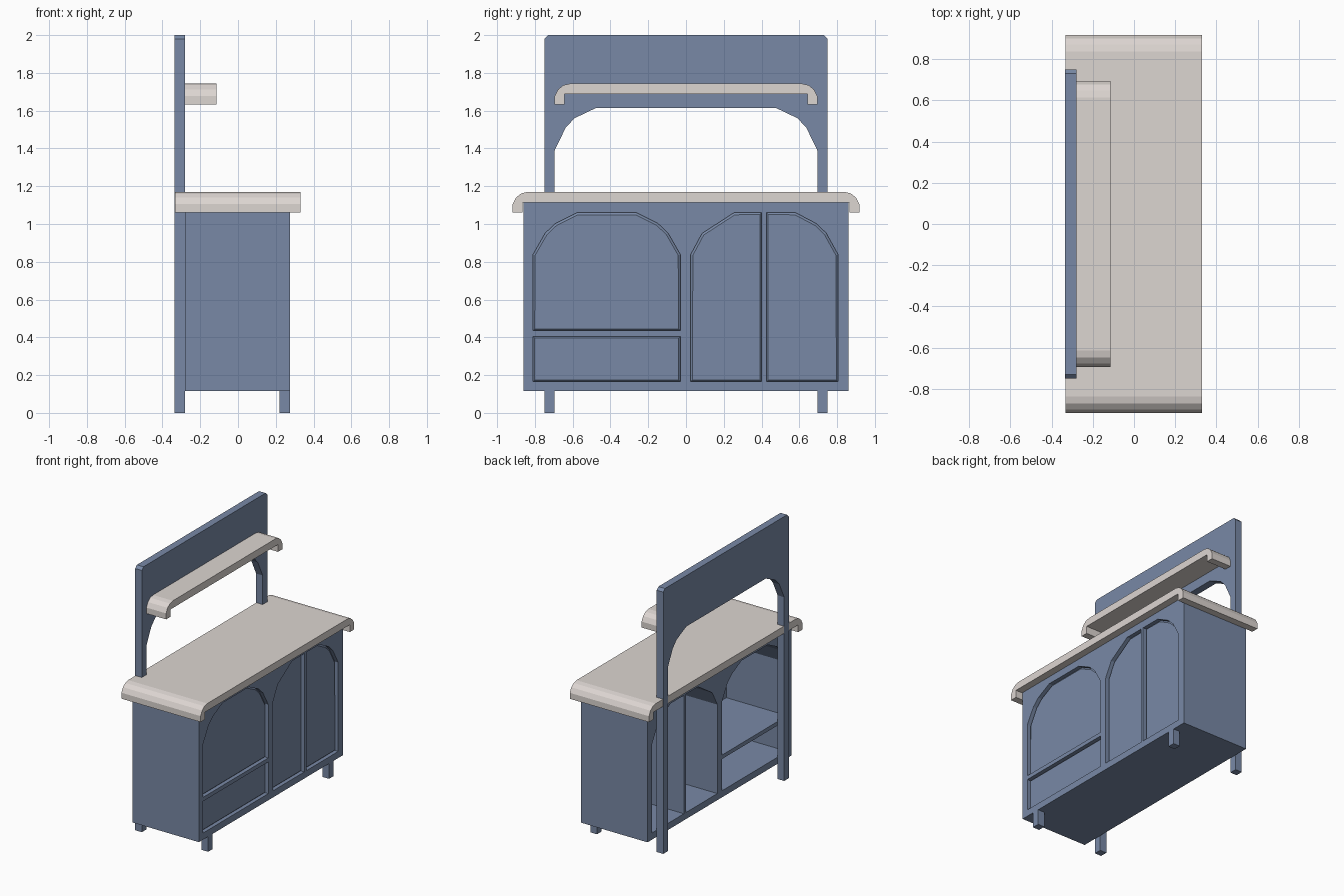
import bpy, bmesh
from mathutils import Matrix

if "Cube" in bpy.data.objects:
    bpy.data.objects.remove(bpy.data.objects["Cube"])


def material(name, rgb):
    m = bpy.data.materials.new(name)
    m.diffuse_color = (*rgb, 1)
    m.use_nodes = True
    m.node_tree.nodes["Principled BSDF"].inputs["Base Color"].default_value = m.diffuse_color
    return m


BLUE = material("blue_paint", (0.19, 0.25, 0.38))
STONE = material("pale_stone", (0.72, 0.67, 0.64))
# local X -> world Y, local Y -> world Z, local Z -> world X
TO_SIDE = Matrix(((0, 0, 1, 0), (1, 0, 0, 0), (0, 1, 0, 0), (0, 0, 0, 1)))


def extrude(name, loops, x0, x1, mat, inset=0):
    """Extrude (y, z) outlines along x; later loops are holes."""
    cu = bpy.data.curves.new(name, 'CURVE')
    cu.dimensions = '2D'
    cu.fill_mode = 'BOTH'
    cu.extrude = (x1 - x0) / 2
    for pts in loops:
        s = cu.splines.new('POLY')
        s.points.add(len(pts) - 1)
        for p, (y, z) in zip(s.points, pts):
            p.co = (y, z, 0, 1)
        s.use_cyclic_u = True
    tmp = bpy.data.objects.new(name + "_outline", cu)
    bpy.context.collection.objects.link(tmp)
    dg = bpy.context.evaluated_depsgraph_get()
    me = bpy.data.meshes.new_from_object(tmp.evaluated_get(dg))
    bpy.data.objects.remove(tmp)
    me.transform(Matrix.Translation(((x0 + x1) / 2, 0, 0)) @ TO_SIDE)
    bm = bmesh.new()
    bm.from_mesh(me)
    bmesh.ops.remove_doubles(bm, verts=bm.verts, dist=1e-4)
    bmesh.ops.recalc_face_normals(bm, faces=bm.faces)
    if inset:
        front = [f for f in bm.faces if f.normal.x > 0.9]
        bmesh.ops.inset_region(bm, faces=front, thickness=inset, depth=inset * 0.7)
    for f in bm.faces:
        f.smooth = False
    bm.to_mesh(me)
    bm.free()
    me.name = name
    me.materials.clear()
    me.materials.append(mat)
    ob = bpy.data.objects.new(name, me)
    bpy.context.collection.objects.link(ob)
    return ob


def rect(y0, y1, z0, z1):
    return [(y0, z0), (y1, z0), (y1, z1), (y0, z1)]


def mirrored(half):
    """Complete an outline given its +y half."""
    return half + [(-y, z) for y, z in reversed(half)]


# Cabinet body with openings running through to the open back
arch = [(0.39, 0.435), (0.39, 0.838), (0.325, 0.952), (0.272, 1.002), (0.157, 1.06)]
openings = {
    "arched_door": [(y - 0.42, z) for y, z in mirrored(arch)],
    "drawer_front": rect(-0.81, -0.03, 0.165, 0.405),
    "middle_door": [(0.025, 0.165), (0.40, 0.165), (0.40, 1.06), (0.255, 1.06),
                    (0.085, 0.95), (0.025, 0.838)],
    "end_door": [(0.425, 0.165), (0.805, 0.165), (0.805, 0.838), (0.742, 0.952),
                 (0.69, 1.002), (0.58, 1.06), (0.425, 1.06)],
}
extrude("cabinet_body", [rect(-0.86, 0.86, 0.115, 1.115)] + list(openings.values()),
        -0.28, 0.275, BLUE)

# Recessed doors and drawer front
for name, outline in openings.items():
    extrude(name, [outline], 0.23, 0.245, BLUE, inset=0.012)

# Front legs
for side, s in (("left", -1), ("right", 1)):
    y0, y1 = sorted((s * 0.695, s * 0.75))
    extrude(f"front_leg_{side}", [rect(y0, y1, 0, 0.115)], 0.22, 0.275, BLUE)

# Back frame: two posts joined by an arched headboard
frame = [(0.475, 1.615), (0.59, 1.56), (0.637, 1.51), (0.695, 1.39), (0.695, 0),
         (0.75, 0), (0.75, 1.98), (0.73, 2.0)]
extrude("back_frame", [mirrored(frame)], -0.335, -0.28, BLUE)

# Worktop and upper shelf share one rounded, turned-down profile
lip = [(0.865, 1.115), (0.865, 1.06), (0.918, 1.06), (0.918, 1.105),
       (0.90, 1.14), (0.872, 1.162), (0.838, 1.17)]
extrude("worktop", [mirrored(lip)], -0.333, 0.33, STONE)
extrude("upper_shelf", [mirrored([(y - 0.223, z + 0.573) for y, z in lip])],
        -0.333, -0.115, STONE)
